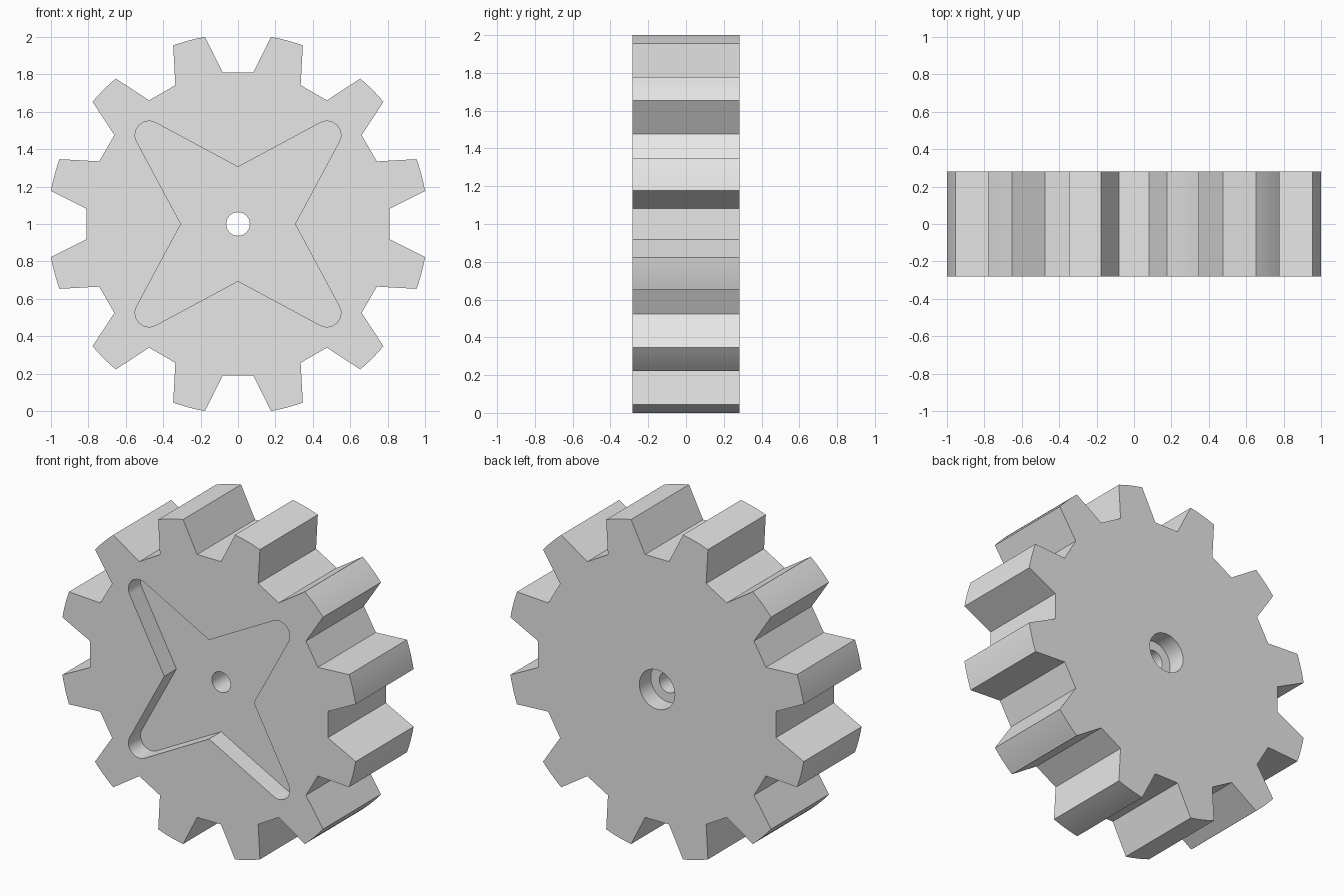
import bpy
import bmesh
from math import sin, cos, radians, atan2, hypot, pi

cube = bpy.data.objects.get("Cube")
if cube:
    bpy.data.objects.remove(cube, do_unlink=True)

CENTRE_Z = 1.0
HALF = 0.282        # half the gear width
TEETH = 12

grey = bpy.data.materials.new("light_grey")
grey.use_nodes = True
grey.diffuse_color = (0.8, 0.8, 0.8, 1)
grey.node_tree.nodes["Principled BSDF"].inputs["Base Color"].default_value = (0.8, 0.8, 0.8, 1)


def polar(r, a, cx=0, cz=0):
    return (cx + r * cos(a), cz + r * sin(a))


def turn(p, a):
    return (p[0] * cos(a) - p[1] * sin(a), p[0] * sin(a) + p[1] * cos(a))


def prism(name, outline, y0, y1):
    """Extrude an x-z outline from y0 to y1."""
    bm = bmesh.new()
    face = bm.faces.new([bm.verts.new((x, y0, z + CENTRE_Z)) for x, z in outline])
    ext = bmesh.ops.extrude_face_region(bm, geom=[face])
    moved = [v for v in ext["geom"] if isinstance(v, bmesh.types.BMVert)]
    bmesh.ops.translate(bm, verts=moved, vec=(0, y1 - y0, 0))
    bmesh.ops.recalc_face_normals(bm, faces=bm.faces)
    mesh = bpy.data.meshes.new(name)
    bm.to_mesh(mesh)
    bm.free()
    mesh.materials.append(grey)
    obj = bpy.data.objects.new(name, mesh)
    bpy.context.collection.objects.link(obj)
    return obj


def circle(r, n=48):
    return [polar(r, 2 * pi * i / n) for i in range(n)]


# Gear outline: flat-bottomed notch, then an arced tooth tip
tip = (1.0, 0.177)
root = (0.81, 0.081)
tip_r = hypot(*tip)
step = 2 * pi / TEETH
start = atan2(tip[1], tip[0])
tooth = [(root[0], -root[1]), root]
tooth += [polar(tip_r, start + (step - 2 * start) * i / 6) for i in range(7)]
gear_outline = [turn(p, step * k) for k in range(TEETH) for p in tooth]
gear = prism("gear", gear_outline, -HALF, HALF)

# Four-pointed star pocket with rounded tips
tip_c, round_r = 0.475, 0.075
arm = [(0.305, 0)]
arm += [polar(round_r, radians(-28 + 146 * i / 14), tip_c, tip_c) for i in range(15)]
star_outline = [turn(p, pi / 2 * k) for k in range(4) for p in arm]

cutters = [
    prism("star_pocket_cutter", star_outline, -HALF - 0.1, -HALF + 0.118),
    prism("shaft_hole_cutter", circle(0.063), -HALF - 0.2, HALF + 0.2),
    prism("counterbore_cutter", circle(0.121), HALF - 0.112, HALF + 0.1),
]

# Cut the pocket and holes, then drop the cutters
bpy.context.view_layer.objects.active = gear
for cutter in cutters:
    cutter.hide_render = True
    mod = gear.modifiers.new(cutter.name, 'BOOLEAN')
    mod.operation = 'DIFFERENCE'
    mod.solver = 'EXACT'
    mod.object = cutter
    bpy.ops.object.modifier_apply(modifier=mod.name)
    bpy.data.objects.remove(cutter, do_unlink=True)

bpy.ops.object.select_all(action='DESELECT')
gear.select_set(True)
bpy.ops.object.shade_smooth_by_angle(angle=radians(25))
